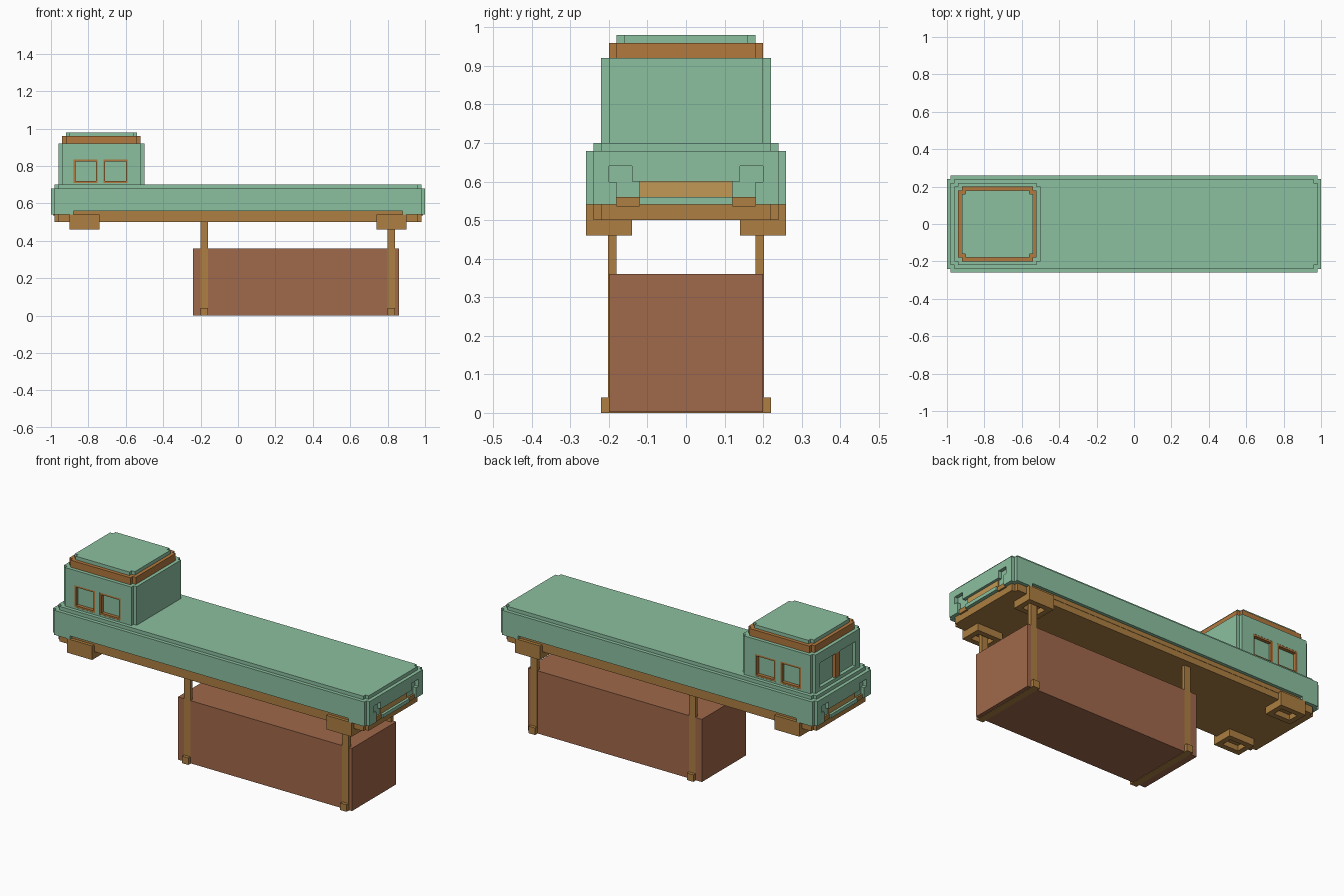
import bpy, bmesh

cube = bpy.data.objects.get("Cube")
if cube:
    bpy.data.objects.remove(cube, do_unlink=True)


def material(name, rgb):
    m = bpy.data.materials.new(name)
    m.use_nodes = True
    m.diffuse_color = (*rgb, 1)
    bsdf = next(n for n in m.node_tree.nodes if n.type == 'BSDF_PRINCIPLED')
    bsdf.inputs["Base Color"].default_value = (*rgb, 1)
    return m


GREEN = material("sage_green", (0.262, 0.527, 0.352))
BROWN = material("ochre_brown", (0.418, 0.212, 0.054))
COPPER = material("copper_brown", (0.445, 0.190, 0.048))
RUST = material("rust_red", (0.352, 0.138, 0.069))
AMBER = material("amber", (0.539, 0.314, 0.091))


def prism(name, pts, z0, z1, mat):
    """Extrude a flat outline from z0 to z1."""
    bm = bmesh.new()
    face = bm.faces.new([bm.verts.new((x, y, z0)) for x, y in pts])
    top = bmesh.ops.extrude_face_region(bm, geom=[face])["geom"]
    bmesh.ops.translate(bm, vec=(0, 0, z1 - z0),
                        verts=[v for v in top if isinstance(v, bmesh.types.BMVert)])
    bmesh.ops.recalc_face_normals(bm, faces=bm.faces)
    me = bpy.data.meshes.new(name)
    bm.to_mesh(me)
    bm.free()
    me.materials.append(mat)
    ob = bpy.data.objects.new(name, me)
    bpy.context.collection.objects.link(ob)
    return ob


def box(name, x, y, z, mat):
    x, y = sorted(x), sorted(y)
    return prism(name, [(x[0], y[0]), (x[1], y[0]), (x[1], y[1]), (x[0], y[1])], *z, mat)


def notched(name, x, y, z, mat, n=0.02):
    """Block with a square notch along each vertical corner."""
    (a, b), (c, d) = x, y
    return prism(name, [(a + n, c), (b - n, c), (b - n, c + n), (b, c + n),
                        (b, d - n), (b - n, d - n), (b - n, d), (a + n, d),
                        (a + n, d - n), (a, d - n), (a, c + n), (a + n, c + n)], *z, mat)


def cut(ob, x, y, z):
    """Cut a box-shaped recess and discard the cutter."""
    cutter = box("cutter", x, y, z, ob.data.materials[0])
    cutter.hide_render = True
    mod = ob.modifiers.new("recess", 'BOOLEAN')
    mod.operation, mod.solver, mod.object = 'DIFFERENCE', 'EXACT', cutter
    bpy.context.view_layer.objects.active = ob
    bpy.ops.object.modifier_apply(modifier=mod.name)
    bpy.data.objects.remove(cutter, do_unlink=True)


# Long hull with a stepped top deck
hull = notched("hull", (-1, 1), (-.26, .26), (.54, .68), GREEN)
notched("deck", (-.98, .98), (-.24, .24), (.68, .70), GREEN)

# Underframe
notched("underframe", (-.98, .98), (-.24, .24), (.50, .54), BROWN)
for s in (-1, 1):
    cut(hull, (-.88, .88), (s * .24, s * .30), (.50, .56))
    box("frame_rail", (-.88, .88), (s * .23, s * .242), (.535, .56), BROWN)

# End recesses with a light strip between the lamp slots
for s in (-1, 1):
    ex = (s * .98, s * 1.05)
    cut(hull, ex, (-.125, .125), (.56, .60))
    for t in (-1, 1):
        cut(hull, ex, (t * .14, t * .20), (.599, .64))
        cut(hull, ex, (t * .12, t * .18), (.50, .60))
        box("lamp_bracket", (s * .97, s * .99), (t * .12, t * .18), (.535, .56), BROWN)
    box("light_strip", (s * .975, s * .985), (-.12, .12), (.56, .60), AMBER)

# Cabin and stepped roof
cabin = notched("cabin", (-.96, -.50), (-.22, .22), (.70, .92), GREEN)
notched("roof_band", (-.94, -.52), (-.20, .20), (.92, .96), COPPER)
notched("roof_cap", (-.92, -.54), (-.18, .18), (.96, .98), GREEN)

# Recessed side windows with thin lining strips
W = .01
for s in (-1, 1):
    for x0 in (-.88, -.72):
        x1, z0, z1 = x0 + .13, .71, .835
        cut(cabin, (x0, x1), (s * .20, s * .30), (z0, z1))
        yr = (s * .195, s * .219)
        for z in (z0, z1 - W):
            box("window_lining", (x0, x1), yr, (z, z + W), COPPER)
        for x in (x0, x1 - W):
            box("window_lining", (x, x + W), yr, (z0 + W, z1 - W), COPPER)

# End window pair with a central divider
cut(cabin, (-1.05, -.94), (-.16, .16), (.72, .86))
box("window_divider", (-.958, -.935), (-.02, .02), (.72, .86), COPPER)

# Hollow mounting blocks at the four corners
for sx in (-1, 1):
    for sy in (-1, 1):
        block = box("mounting_block", (sx * .74, sx * .90), (sy * .14, sy * .26), (.46, .54), BROWN)
        cut(block, (sx * .77, sx * .87), (sy * .17, sy * .23), (.40, .49))

# Hanging cargo crate with posts, toes and straps underneath
box("cargo_crate", (-.24, .86), (-.20, .20), (.002, .36), RUST)
for x in (-.20, .80):
    box("bottom_strap", (x, x + .04), (-.22, .22), (0, .04), BROWN)
    for s in (-1, 1):
        box("hanger_post", (x, x + .04), (s * .18, s * .202), (.04, .51), BROWN)
